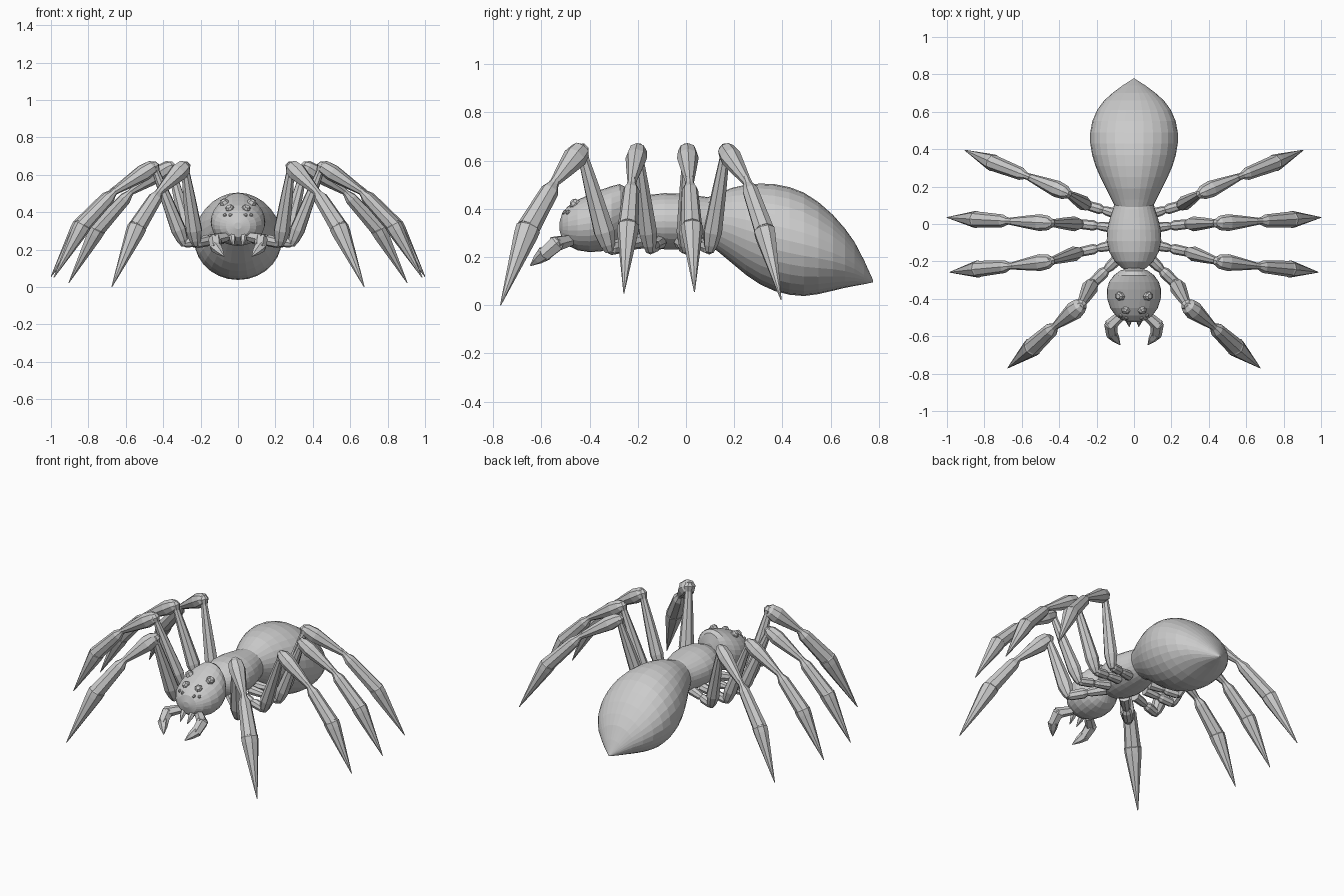
import bpy, math
from mathutils import Vector


def make(name, verts, faces, mirror=False):
    me = bpy.data.meshes.new(name)
    me.from_pydata(verts, [], faces)
    ob = bpy.data.objects.new(name, me)
    bpy.context.collection.objects.link(ob)
    if mirror:
        ob.modifiers.new("Mirror", "MIRROR").use_mirror_merge = False
    return ob


def skin(rings, base=0):
    """Quads between equal rings plus two end caps."""
    n = len(rings[0])
    verts = [v for r in rings for v in r]
    faces = [(base + i * n + j, base + i * n + (j + 1) % n,
              base + (i + 1) * n + (j + 1) % n, base + (i + 1) * n + j)
             for i in range(len(rings) - 1) for j in range(n)]
    faces.append(tuple(base + j for j in reversed(range(n))))
    faces.append(tuple(base + (len(rings) - 1) * n + j for j in range(n)))
    return verts, faces


def body(name, rows, n=28):
    """Rounded body part from rows of (y, top z, bottom z, half width)."""
    rings = []
    for y, top, bot, w in rows:
        c, h = (top + bot) / 2, (top - bot) / 2
        rings.append([(w * math.sin(2 * math.pi * k / n), y,
                       c + h * math.cos(2 * math.pi * k / n)) for k in range(n)])
    return make(name, *skin(rings))


def segments(name, parts, n=8):
    """Mirrored object of straight turned pieces: (start, end, [(t, radius)])."""
    verts, faces = [], []
    for a, b, prof in parts:
        a, b = Vector(a), Vector(b)
        q = (b - a).to_track_quat('Z', 'Y')
        rings = [[a.lerp(b, t) + q @ Vector((r * math.cos(2 * math.pi * k / n),
                                             r * math.sin(2 * math.pi * k / n), 0))
                  for k in range(n)] for t, r in prof]
        v, f = skin(rings, len(verts))
        verts += v
        faces += f
    return make(name, verts, faces, True)


# Main body
body("head", [(-.525, .345, .31, .02), (-.513, .385, .268, .065), (-.49, .41, .247, .098),
              (-.45, .437, .228, .127), (-.40, .46, .22, .143), (-.35, .48, .224, .145),
              (-.31, .494, .234, .133), (-.275, .503, .255, .108), (-.25, .49, .29, .075),
              (-.235, .43, .33, .03)])
body("thorax", [(-.25, .38, .32, .03), (-.235, .41, .29, .065), (-.20, .44, .255, .103),
                (-.15, .458, .238, .132), (-.09, .465, .232, .146), (-.03, .463, .232, .143),
                (.03, .456, .235, .129), (.08, .45, .24, .112), (.13, .44, .25, .1)])
body("abdomen", [(.06, .41, .29, .06), (.09, .448, .25, .1), (.13, .462, .225, .12),
                 (.19, .487, .175, .15), (.25, .5, .125, .18), (.31, .505, .085, .206),
                 (.37, .502, .058, .224), (.43, .49, .043, .234), (.49, .467, .038, .234),
                 (.55, .428, .046, .223), (.61, .375, .06, .197), (.66, .318, .072, .16),
                 (.70, .262, .08, .115), (.74, .185, .087, .062), (.777, .103, .095, .004)])

# Legs: hip, trochanter, knee, shin top, ankle, foot tip
LEGS = {
    "leg_1": (1.12, [(.07, -.17, .27), (.225, -.32, .235), (.285, -.435, .645),
                     (.42, -.545, .51), (.54, -.655, .32), (.675, -.77, 0)]),
    "leg_2": (1, [(.1, -.11, .26), (.29, -.15, .235), (.45, -.2, .645),
                  (.66, -.225, .51), (.83, -.24, .33), (.985, -.258, .05)]),
    "leg_3": (1, [(.1, -.02, .26), (.29, 0, .235), (.45, .005, .645),
                  (.67, .015, .51), (.84, .024, .33), (1, .035, .055)]),
    "leg_4": (1, [(.08, .05, .26), (.25, .10, .235), (.36, .165, .645),
                  (.57, .255, .51), (.75, .325, .31), (.905, .395, .022)]),
}
PROFILES = [
    [(0, .03), (.4, .024), (.5, .018), (.6, .028), (.95, .026), (1.05, .012)],
    [(-.03, .018), (.04, .03), (.17, .04), (.6, .03), (.93, .02), (1, .03), (1.05, .018)],
    [(-.06, .02), (.03, .038), (.25, .045), (.6, .033), (1, .018)],
    [(-.1, .016), (.05, .02), (.18, .034), (1, .043)],
    [(-.04, .036), (0, .046), (.1, .044), (1, .002)],
]
for name, (k, p) in LEGS.items():
    segments(name, [(p[i], p[i + 1], [(t, r * k) for t, r in PROFILES[i]]) for i in range(5)])

# Curved jaws and small inner fangs
segments("jaw", [((.06, -.48, .27), (.125, -.54, .255), [(0, .025), (1.1, .034)]),
                 ((.125, -.52, .27), (.118, -.595, .205), [(0, .022), (.2, .036), (1, .03)]),
                 ((.12, -.585, .215), (.075, -.645, .165), [(0, .033), (.5, .022), (1, .003)])], 6)
segments("inner_fang", [((.03, -.50, .275), (.025, -.55, .22), [(0, .018), (.4, .016), (1, .002)])], 6)

# Eyes: faceted domes facing away from the head centre
centre = Vector((0, -.37, .34))
EYES = [(.076, -.385, .452, .026), (.044, -.462, .42, .025),
        (.04, -.503, .385, .011), (.07, -.49, .385, .011)]
segments("eyes", [(Vector(e[:3]), Vector(e[:3]) + (Vector(e[:3]) - centre).normalized() * e[3],
                   [(-.5, e[3]), (.3, e[3] * .9), (.7, e[3] * .5)]) for e in EYES], 7)
